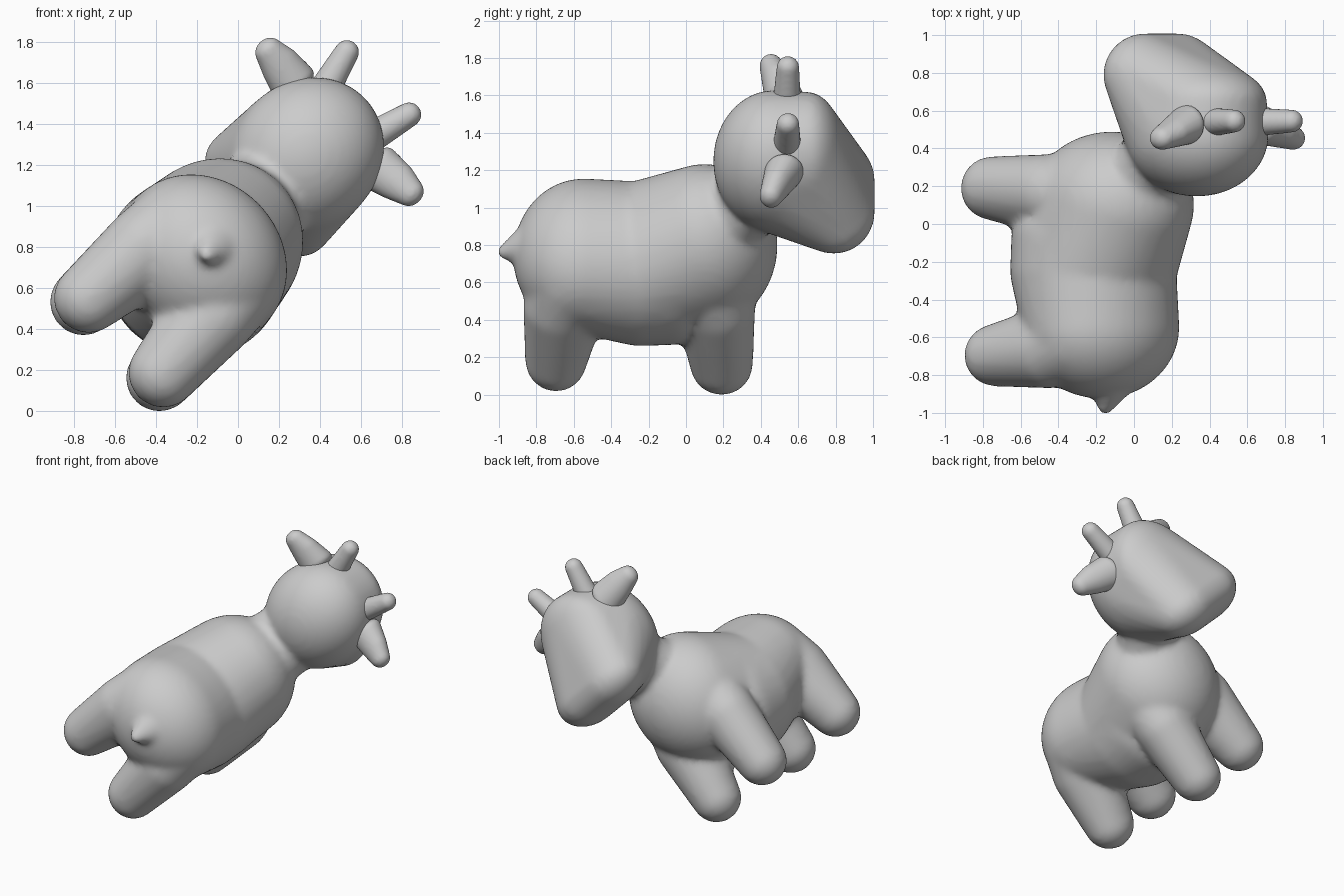
import bpy, bmesh
from mathutils import Matrix
from math import radians

if "Cube" in bpy.data.objects:
    bpy.data.objects.remove(bpy.data.objects["Cube"])

# The animal is modelled upright (u across, v along y, w up), then rolled 45 degrees about y
ROLL = Matrix.Translation((0, 0, 0.915)) @ Matrix.Rotation(radians(45), 4, 'Y')


def hull(out, *balls, side=1):
    """Add the convex skin around ellipsoids given as (centre, radii)."""
    bm = bmesh.new()
    for c, r in balls:
        m = Matrix.Translation((c[0] * side, c[1], c[2])) @ Matrix.Diagonal((*r, 1))
        bmesh.ops.create_icosphere(bm, subdivisions=4, radius=1, matrix=m)
    bmesh.ops.delete(bm, geom=bm.edges[:], context='EDGES_FACES')
    bmesh.ops.convex_hull(bm, input=bm.verts[:])
    bmesh.ops.delete(bm, geom=[v for v in bm.verts if not v.link_faces], context='VERTS')
    bmesh.ops.recalc_face_normals(bm, faces=bm.faces[:])
    me = bpy.data.meshes.new("part")
    bm.to_mesh(me)
    bm.free()
    out.from_mesh(me)
    bpy.data.meshes.remove(me)


def finish(bm, name, voxel, smooth):
    """Fuse the overlapping skins into one soft surface."""
    me = bpy.data.meshes.new(name)
    bm.to_mesh(me)
    bm.free()
    ob = bpy.data.objects.new(name, me)
    bpy.context.collection.objects.link(ob)
    ob.matrix_world = ROLL
    m = ob.modifiers.new("fuse", 'REMESH')
    m.mode = 'VOXEL'
    m.voxel_size = voxel
    m.use_smooth_shade = True
    s = ob.modifiers.new("soften", 'SMOOTH')
    s.factor = 0.5
    s.iterations = smooth


body = bmesh.new()

# torso: rump, belly and shoulders
rump = ((0, -.55, -.245), (.44, .375, .385))
belly = ((0, -.25, -.305), (.45, .34, .43))
girth = ((0, -.08, -.29), (.44, .30, .45))
chest = ((0, .10, -.165), (.42, .39, .45))
hull(body, rump, belly)
hull(body, belly, girth)
hull(body, belly, chest)

# neck
hull(body, ((0, .15, 0), (.26, .22, .22)), ((0, .34, .2), (.25, .2, .2)))

# head: skull, forehead and wide boxy muzzle
hull(body,
     ((0, .47, .47), (.36, .325, .40)),
     ((0, .65, .50), (.33, .20, .37)),
     ((-.12, .79, .205), (.255, .22, .185)),
     ((.12, .79, .205), (.255, .22, .185)))

# tail nub
hull(body, ((0, -.84, -.16), (.13, .08, .11)), ((0, -.965, -.215), (.045, .045, .04)))

# legs with thighs and shoulders running up into the torso, mirrored
for s in (-1, 1):
    hull(body, ((.262, .19, -.80), (.165, .168, .168)),
         ((.235, .17, -.40), (.205, .20, .20)),
         ((.19, .12, -.20), (.215, .23, .18)), side=s)
    hull(body, ((.257, -.695, -.775), (.17, .165, .168)),
         ((.235, -.67, -.40), (.205, .20, .20)),
         ((.19, -.60, -.20), (.235, .23, .18)), side=s)

finish(body, "body", 0.02, 10)

# horns and ears, mirrored
for s, tag in ((-1, "left"), (1, "right")):
    horn = bmesh.new()
    hull(horn, ((.165, .54, .77), (.076, .074, .07)), ((.215, .545, .965), (.06, .06, .06)), side=s)
    finish(horn, tag + "_horn", 0.012, 3)

    ear = bmesh.new()
    hull(ear, ((.28, .525, .67), (.06, .105, .12)),
         ((.40, .485, .69), (.06, .08, .10)),
         ((.49, .455, .70), (.06, .062, .07)), side=s)
    finish(ear, tag + "_ear", 0.012, 3)
